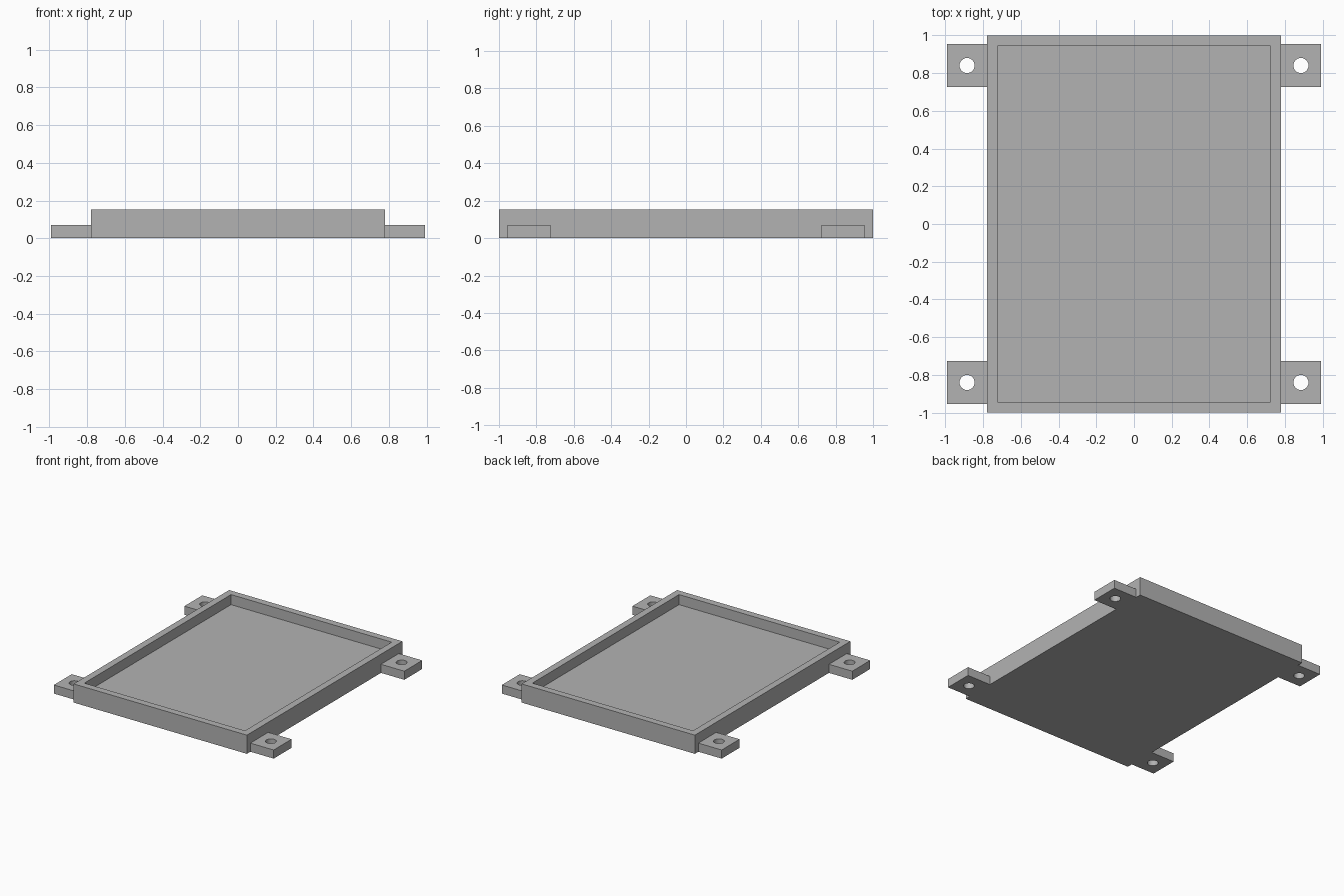
import bpy, bmesh, math

cube = bpy.data.objects.get("Cube")
if cube:
    bpy.data.objects.remove(cube, do_unlink=True)

grey = bpy.data.materials.new("grey_plastic")
grey.use_nodes = True
colour = (0.45, 0.45, 0.45, 1)
grey.diffuse_color = colour
grey.node_tree.nodes["Principled BSDF"].inputs["Base Color"].default_value = colour

HALF_X, HALF_Y, HEIGHT = 0.78, 1.0, 0.152   # outer tray
RIM, FLOOR = 0.08, 0.07                     # rim width, floor height
TAB_X, TAB_Y, TAB_H = 0.105, 0.115, 0.07    # half sizes and thickness of a tab
HOLE_R, SEGMENTS = 0.04, 32


def finish(bm, name):
    bmesh.ops.recalc_face_normals(bm, faces=bm.faces)
    mesh = bpy.data.meshes.new(name)
    bm.to_mesh(mesh)
    bm.free()
    mesh.materials.append(grey)
    obj = bpy.data.objects.new(name, mesh)
    bpy.context.collection.objects.link(obj)
    return obj


# Tray: a box whose top is inset and sunk to the floor
bm = bmesh.new()
bmesh.ops.create_cube(bm, size=1)
for v in bm.verts:
    v.co = (v.co.x * 2 * HALF_X, v.co.y * 2 * HALF_Y, (v.co.z + 0.5) * HEIGHT)
top = max(bm.faces, key=lambda f: f.calc_center_median().z)
bmesh.ops.inset_region(bm, faces=[top], thickness=RIM)
pocket = bmesh.ops.extrude_discrete_faces(bm, faces=[top])["faces"][0]
for v in pocket.verts:
    v.co.z = FLOOR
finish(bm, "tray")


def mounting_tab(name, cx, cy):
    """Rectangular tab with a round hole: four loops joined into a closed ring."""
    bm = bmesh.new()
    loops = [[], [], [], []]
    for i in range(SEGMENTS):
        a = 2 * math.pi * i / SEGMENTS
        c, s = math.cos(a), math.sin(a)
        reach = 1 / max(abs(c), abs(s))
        outer = (cx + c * reach * TAB_X, cy + s * reach * TAB_Y)
        inner = (cx + c * HOLE_R, cy + s * HOLE_R)
        for loop, (x, y), z in zip(loops, (outer, outer, inner, inner),
                                   (0, TAB_H, TAB_H, 0)):
            loop.append(bm.verts.new((x, y, z)))
    for k in range(4):
        a, b = loops[k], loops[(k + 1) % 4]
        for i in range(SEGMENTS):
            j = (i + 1) % SEGMENTS
            bm.faces.new((a[i], a[j], b[j], b[i]))
    obj = finish(bm, name)
    # Smooth the hole wall while keeping the corners sharp
    bpy.ops.object.select_all(action="DESELECT")
    obj.select_set(True)
    bpy.context.view_layer.objects.active = obj
    bpy.ops.object.shade_smooth_by_angle(angle=math.radians(30))


# One tab near each corner
for sx, side in ((1, "left"), (-1, "right")):
    for sy, end in ((-1, "front"), (1, "back")):
        mounting_tab(f"{end}_{side}_tab", sx * (HALF_X + TAB_X), sy * 0.84)
